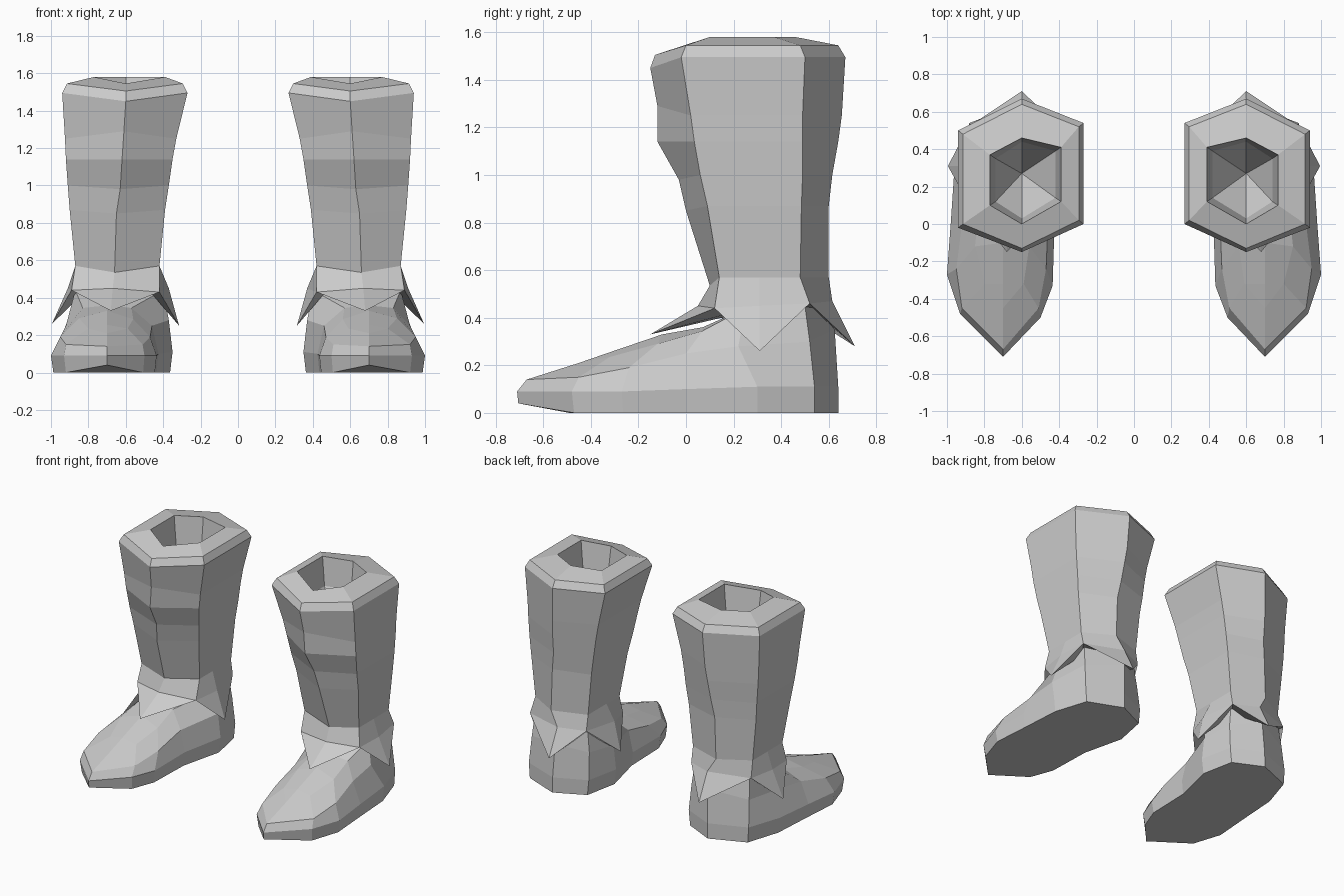
import bpy, bmesh


def loft(name, rings, cap_end=True):
    """Skin a stack of equal-length rings, weld repeats, mirror to make the pair."""
    bm = bmesh.new()
    loops = [[bm.verts.new(p) for p in ring] for ring in rings]
    n = len(loops[0])
    for a, b in zip(loops, loops[1:]):
        for i in range(n):
            j = (i + 1) % n
            bm.faces.new((a[i], a[j], b[j], b[i]))
    bm.faces.new(loops[0])
    if cap_end:
        bm.faces.new(loops[-1])
    bmesh.ops.remove_doubles(bm, verts=bm.verts, dist=0.0005)
    bmesh.ops.recalc_face_normals(bm, faces=bm.faces)
    mesh = bpy.data.meshes.new(name)
    bm.to_mesh(mesh)
    bm.free()
    obj = bpy.data.objects.new(name, mesh)
    bpy.context.collection.objects.link(obj)
    mod = obj.modifiers.new("pair", "MIRROR")
    mod.use_mirror_merge = False
    return obj


def hexring(zf, z, cx, xi, xo, yf, yfs, ybs, yb):
    """Six-sided section plus a midpoint on each long side; zf is the front corner height."""
    ym = (yfs + ybs) / 2
    return [(cx, yf, zf), (xo, yfs, z), (xo, ym, z), (xo, ybs, z),
            (cx, yb, z), (xi, ybs + .04, z), (xi, ym, z), (xi, yfs + .02, z)]


# Shaft: flaring outer wall, thick rim, tapered pocket
base = hexring(.535, .57, .66, .42, .87, .10, .14, .48, .60)
shaft = [
    base,
    hexring(.85, .87, .65, .39, .90, .00, .09, .485, .60),
    hexring(.98, 1.0, .63, .37, .91, -.03, .06, .49, .615),
    hexring(1.14, 1.14, .62, .35, .92, -.12, .035, .49, .64),
    hexring(1.29, 1.25, .61, .33, .925, -.12, .02, .49, .655),
    hexring(1.45, 1.495, .60, .27, .94, -.15, -.02, .50, .67),
    hexring(1.505, 1.545, .60, .295, .915, -.13, .0, .48, .64),
    hexring(1.545, 1.58, .60, .39, .77, .0, .10, .37, .46),
    hexring(1.38, 1.38, .60, .42, .74, .03, .12, .35, .44),
    [(.60, .27, 1.1)] * 8,
]
loft("shaft", shaft, cap_end=False)

# Ankle cuff: four drooping points with valleys between
waist = [(.67, .05, .45), (.89, .12, .44), (.91, .31, .45), (.885, .52, .46),
         (.60, .615, .47), (.42, .54, .46), (.37, .29, .45), (.42, .12, .43)]
tips = list(waist)
tips[0] = (.68, -.15, .33)
tips[2] = (.995, .31, .26)
tips[4] = (.60, .71, .28)
tips[6] = (.315, .30, .25)
inside = hexring(.40, .42, .65, .46, .83, .15, .19, .45, .55)
loft("ankle_cuff", [base, waist, tips, inside])

# Foot: sole, widest welt, upper edge, instep, then ridge (toe first, outer side round to inner)
welt = [(.70, -.71, .09), (.93, -.48, .09), (1.0, -.27, .09), (.98, .0, .10),
        (.96, .30, .11), (.88, .54, .11), (.62, .64, .11), (.40, .54, .11),
        (.35, .30, .11), (.425, .0, .10), (.435, -.33, .09), (.50, -.50, .09)]
sole = [(.68 + (x - .68) * .96, y if y > 0 else y * .98, 0) for x, y, z in welt]
sole[0] = (.70, -.705, .04)
upper = [(.70, -.67, .14), (.92, -.45, .15), (.95, -.24, .19), (.92, .0, .25),
         (.91, .22, .28), (.87, .52, .30), (.61, .625, .35), (.41, .52, .30),
         (.37, .30, .28), (.46, .0, .25), (.47, -.24, .19), (.51, -.45, .15)]
instep = [(.70, -.45, .21), (.80, -.32, .235), (.85, -.12, .29), (.83, .07, .345),
          (.87, .25, .44), (.86, .50, .45), (.60, .60, .46), (.43, .51, .45),
          (.40, .28, .44), (.57, .07, .345), (.56, -.12, .285), (.59, -.32, .235)]
ridge = list(instep)
for ids, p in (((0, 1, 11), (.70, -.32, .255)), ((2, 10), (.70, -.10, .33)),
               ((3, 9), (.69, .07, .36))):
    for i in ids:
        ridge[i] = p
loft("foot", [sole, welt, upper, instep, ridge], cap_end=False)
